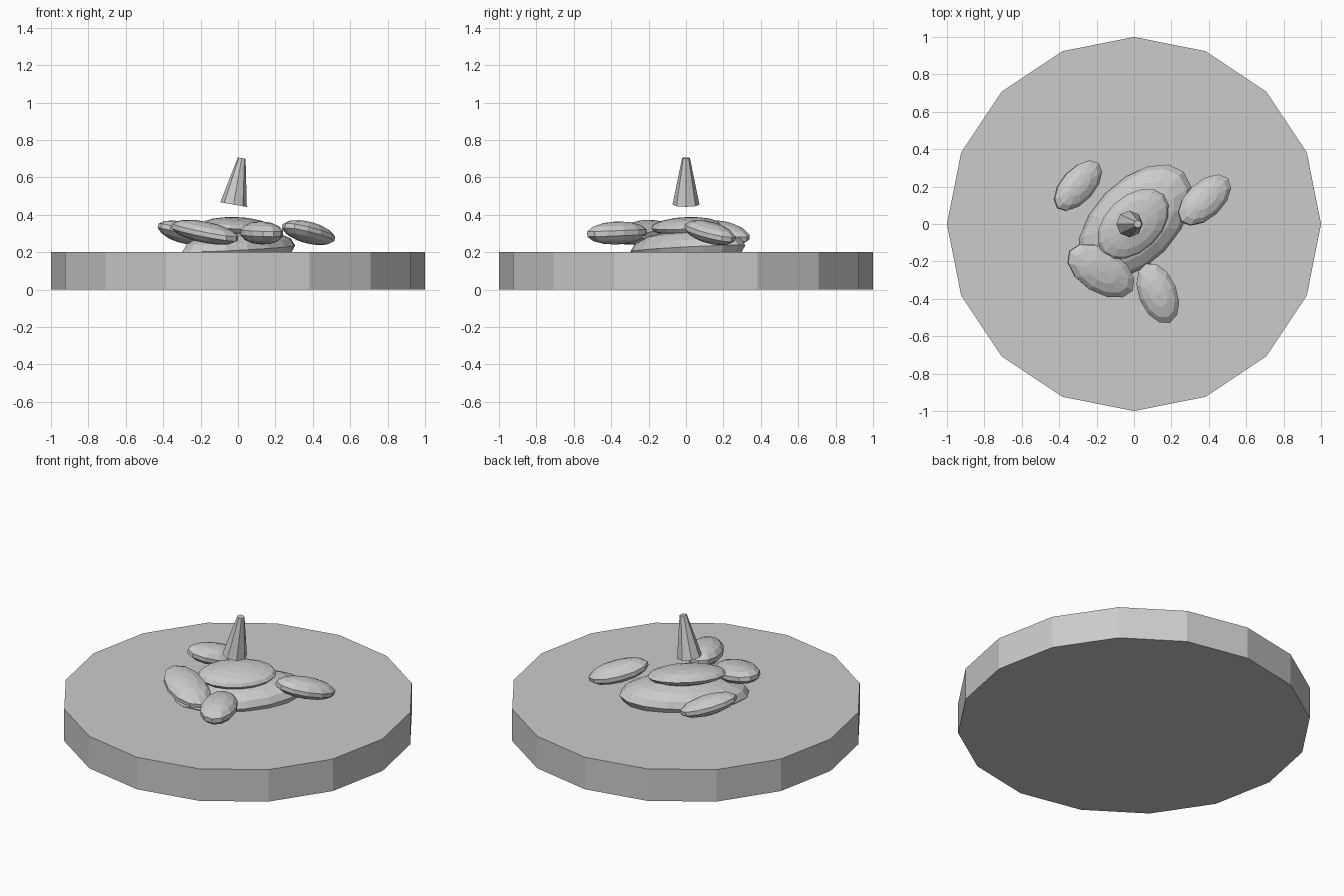
import bpy
from math import radians, cos, sin
from mathutils import Vector, Matrix

if "Cube" in bpy.data.objects:
    bpy.data.objects.remove(bpy.data.objects["Cube"])


def pebble(name, center, radii, yaw, lean=(0, 0), segs=12, rings=7):
    """Flattened low-poly ellipsoid; lean is the x/y slope of its upward normal."""
    bpy.ops.mesh.primitive_uv_sphere_add(segments=segs, ring_count=rings, radius=1)
    ob = bpy.context.object
    ob.name = name
    up = Vector((lean[0], lean[1], 1)).normalized()
    side = up.cross(Vector((cos(radians(yaw)), sin(radians(yaw)), 0))).normalized()
    along = side.cross(up)
    rot = Matrix((along, side, up)).transposed().to_4x4()
    ob.matrix_world = Matrix.Translation(center) @ rot @ Matrix.Diagonal((*radii, 1))
    return ob


# Round base plate
bpy.ops.mesh.primitive_cylinder_add(vertices=16, radius=1, depth=0.2, location=(0, 0, 0.1))
bpy.context.object.name = "base_plate"

# Stacked centre mounds
pebble("lower_mound", (0.005, 0.01, 0.22), (0.375, 0.22, 0.1), 46, (-0.035, -0.035), 16, 8)
pebble("upper_mound", (-0.005, 0.0, 0.338), (0.225, 0.148, 0.048), 44, (0.08, -0.08), 16, 8)

# Four leaf lobes around the mounds
lobes = [
    ("back_left_lobe", (-0.30, 0.205, 0.305), (0.17, 0.092, 0.055), 46, (0.25, 0.07)),
    ("right_lobe", (0.377, 0.128, 0.305), (0.178, 0.1, 0.056), 43, (0.16, 0.16)),
    ("front_left_lobe", (-0.177, -0.25, 0.307), (0.207, 0.12, 0.056), -32, (0.16, -0.10)),
    ("front_lobe", (0.127, -0.37, 0.303), (0.175, 0.105, 0.062), -68, (0.015, -0.035)),
]
for lobe in lobes:
    pebble(*lobe)

# Leaning spike floating above
bpy.ops.mesh.primitive_cone_add(vertices=8, radius1=0.072, radius2=0.021, depth=0.252,
                                location=(-0.002, 0, 0.579), rotation=(0, radians(10), 0))
bpy.context.object.name = "spike"
